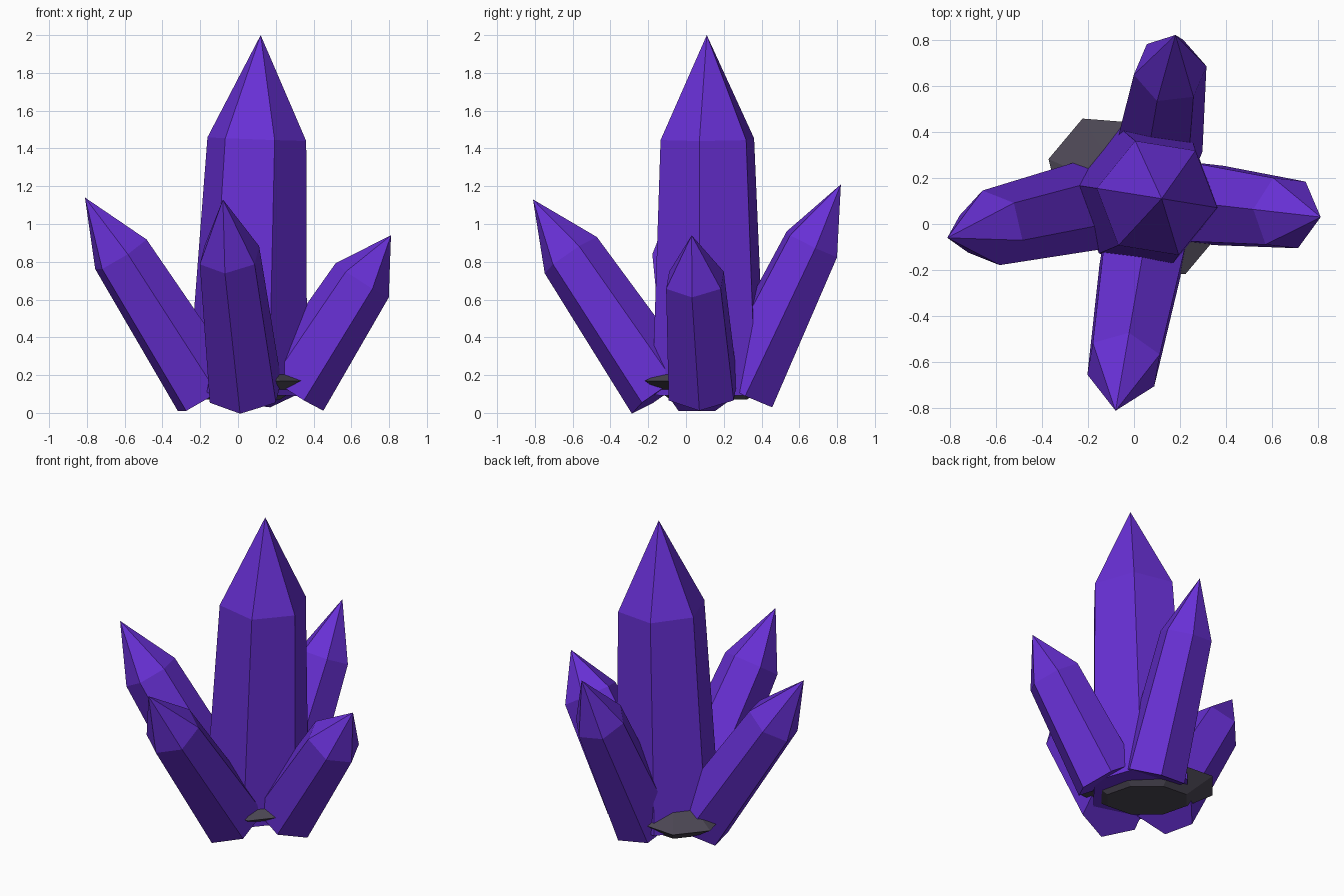
import bpy, bmesh
from math import cos, sin, tau, radians
from mathutils import Vector, Matrix

cube = bpy.data.objects.get("Cube")
if cube:
    bpy.data.objects.remove(cube, do_unlink=True)


def make_material(name, color):
    mat = bpy.data.materials.new(name)
    mat.use_nodes = True
    mat.diffuse_color = (*color, 1)
    bsdf = next(n for n in mat.node_tree.nodes if n.type == 'BSDF_PRINCIPLED')
    bsdf.inputs["Base Color"].default_value = (*color, 1)
    bsdf.inputs["Roughness"].default_value = 0.6
    return mat


purple = make_material("crystal purple", (0.137, 0.029, 0.66))
gray = make_material("rock gray", (0.072, 0.063, 0.088))


def bridge(bm, lower, upper):
    """Join two vertex rings with a band of quads."""
    n = len(lower)
    for i in range(n):
        j = (i + 1) % n
        bm.faces.new((lower[i], lower[j], upper[j], upper[i]))


def finish(bm, name, mat):
    bmesh.ops.recalc_face_normals(bm, faces=bm.faces)
    mesh = bpy.data.meshes.new(name)
    bm.to_mesh(mesh)
    bm.free()
    mesh.materials.append(mat)
    obj = bpy.data.objects.new(name, mesh)
    bpy.context.collection.objects.link(obj)
    return obj


def crystal(name, base, apex, base_r, shoulder_r, roll, sides=6, shoulder=0.71):
    """Tapered six-sided prism with a pointed tip, leaning from base to apex."""
    base, apex = Vector(base), Vector(apex)
    axis = apex - base
    u = axis.cross(Vector((0, 0, 1))).normalized()
    v = u.cross(axis).normalized()
    bm = bmesh.new()

    def ring(center, r):
        angles = [radians(roll) + tau * i / sides for i in range(sides)]
        return [bm.verts.new(center + r * (cos(a) * u + sin(a) * v)) for a in angles]

    foot = ring(base, base_r)
    neck = ring(base + axis * shoulder, shoulder_r)
    tip = bm.verts.new(apex)
    bm.faces.new(foot)
    bridge(bm, foot, neck)
    for i in range(sides):
        bm.faces.new((neck[i], neck[(i + 1) % sides], tip))
    return finish(bm, name, purple)


# Tall centre crystal and four leaning ones around it
crystal("main_crystal", (0.05, 0.12, 0.1), (0.12, 0.11, 2.0), 0.32, 0.265, 31)
crystal("right_crystal", (-0.155, 0.09, 0.105), (-0.81, -0.06, 1.14), 0.2, 0.166, 0)
crystal("left_crystal", (0.285, 0.09, 0.12), (0.81, 0.03, 0.94), 0.2, 0.168, 30)
crystal("front_crystal", (0.04, -0.12, 0.112), (-0.08, -0.81, 1.13), 0.205, 0.17, 30)
crystal("back_crystal", (0.1, 0.29, 0.115), (0.18, 0.82, 1.21), 0.2, 0.16, 43)


# Flat faceted rock under the cluster
def rock(name, center, half_long, half_short, turn, levels, sides=8):
    bm = bmesh.new()
    place = Matrix.Translation(center) @ Matrix.Rotation(radians(turn), 4, 'Z')
    rings = []
    for z, scale in levels:
        angles = [tau * (i + 0.5) / sides for i in range(sides)]
        rings.append([bm.verts.new(place @ Vector((half_long * scale * cos(a),
                                                   half_short * scale * sin(a), z)))
                      for a in angles])
    for lower, upper in zip(rings, rings[1:]):
        bridge(bm, lower, upper)
    bm.faces.new(rings[0])
    bm.faces.new(rings[-1])
    return finish(bm, name, gray)


rock("base_rock", (0, 0.12, 0), 0.42, 0.3, -40,
     [(0.07, 0.6), (0.17, 1.0), (0.24, 0.6)])
